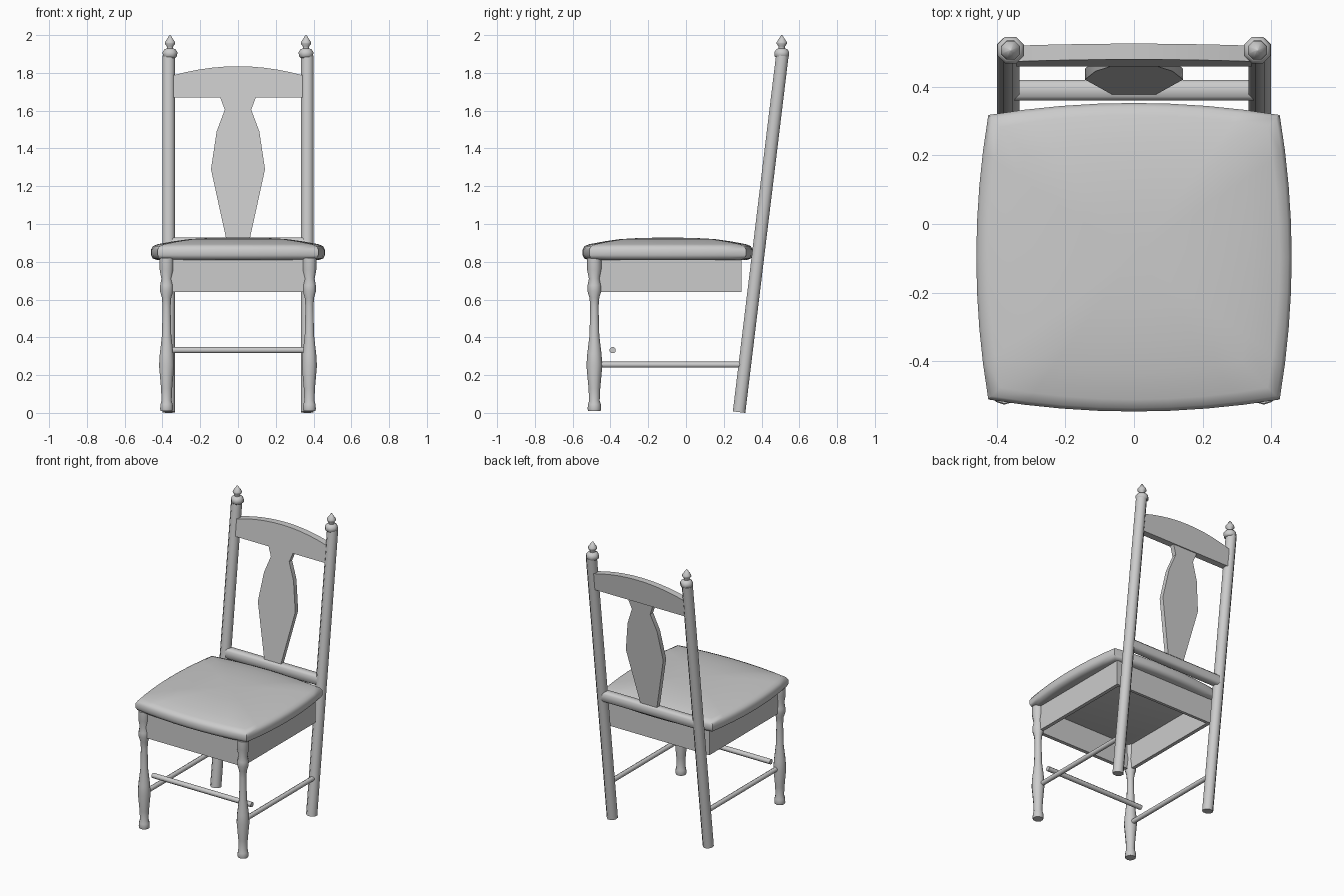
import bpy, bmesh, math
from mathutils import Vector

if "Cube" in bpy.data.objects:
    bpy.data.objects.remove(bpy.data.objects["Cube"])

wood = bpy.data.materials.new("pale_grey")
wood.diffuse_color = (0.6, 0.6, 0.6, 1)
wood.use_nodes = True
wood.node_tree.nodes["Principled BSDF"].inputs["Base Color"].default_value = wood.diffuse_color

def lean(z):
    # depth of the sloping back at a given height
    return 0.281 + 0.121 * z

def finish(name, bm, angle=50):
    bmesh.ops.recalc_face_normals(bm, faces=bm.faces)
    me = bpy.data.meshes.new(name)
    bm.to_mesh(me)
    bm.free()
    me.materials.append(wood)
    ob = bpy.data.objects.new(name, me)
    bpy.context.collection.objects.link(ob)
    bpy.ops.object.select_all(action='DESELECT')
    ob.select_set(True)
    bpy.context.view_layer.objects.active = ob
    bpy.ops.object.shade_smooth_by_angle(angle=math.radians(angle))
    return ob

def skin(bm, rings):
    # join closed rings of equal length and cap both ends
    rings = [[bm.verts.new(p) for p in r] for r in rings]
    n = len(rings[0])
    for a, b in zip(rings, rings[1:]):
        for i in range(n):
            j = (i + 1) % n
            bm.faces.new((a[i], a[j], b[j], b[i]))
    bm.faces.new(rings[0])
    bm.faces.new(rings[-1])

def turned(name, start, end, profile, sides=8, angle=60):
    # turned part: profile is (distance along axis, radius)
    start, end = Vector(start), Vector(end)
    axis = (end - start).normalized()
    side = axis.cross((0, 1, 0)).normalized()
    up = side.cross(axis)
    bm = bmesh.new()
    skin(bm, [[start + axis * d + r * (math.cos(t) * side + math.sin(t) * up)
               for t in (2 * math.pi * (i + 0.5) / sides for i in range(sides))]
              for d, r in profile])
    return finish(name, bm, angle)

def rod(name, start, end, r, sides=8):
    length = (Vector(end) - Vector(start)).length
    if abs(start[0] - end[0]) > 0.1 or abs(start[2] - end[2]) > 0.1:
        return turned(name, start, end, [(0, r), (length, r)], sides)
    # rods running front to back
    bm = bmesh.new()
    skin(bm, [[(start[0] + r * math.cos(k * math.tau / sides), y,
                start[2] + r * math.sin(k * math.tau / sides)) for k in range(sides)]
              for y in (start[1], end[1])])
    return finish(name, bm, 60)

def leaning_panel(name, outline, half):
    # flat x-z outline given thickness and sloped with the back
    bm = bmesh.new()
    skin(bm, [[(x, lean(z) + s * half, z) for x, z in outline] for s in (-1, 1)])
    return finish(name, bm, 35)

def board(name, lo, hi):
    bm = bmesh.new()
    skin(bm, [[(lo[0], lo[1], z), (hi[0], lo[1], z), (hi[0], hi[1], z), (lo[0], hi[1], z)]
              for z in (lo[2], hi[2])])
    return finish(name, bm, 30)

# cushioned seat: bowed square rings stacked from underside to crown
def seat_ring(scale, inset, z, n=8):
    pts = []
    for k in range(4):
        for i in range(n):
            t = -1 + 2 * i / n
            bow = 1 - t * t
            u, v = [(t, -1), (1, t), (-t, 1), (-1, -t)][k]
            x = u * (0.425 - inset) + (u * 0.035 * bow if k % 2 else 0)
            y = v * (0.415 - inset) + (0 if k % 2 else v * 0.035 * bow)
            pts.append((x * scale, y * scale - 0.097, z))
    return pts

bm = bmesh.new()
skin(bm, [seat_ring(s, i, z) for s, i, z in [
    (1, 0.03, 0.81), (1, 0.008, 0.818), (1, 0, 0.835), (1, 0, 0.865), (1, 0.01, 0.883),
    (1, 0.035, 0.893), (0.8, 0.03, 0.908), (0.6, 0.03, 0.92), (0.35, 0.03, 0.926),
    (0.1, 0.03, 0.928)]])
finish("seat", bm, 50)

# apron boards under the seat
board("front_apron", (-0.375, -0.5, 0.64), (0.375, -0.475, 0.812))
board("rear_apron", (-0.385, 0.275, 0.64), (0.385, 0.295, 0.812))

LEG = [(0, 0.033), (0.01, 0.036), (0.035, 0.034), (0.055, 0.028), (0.12, 0.031),
       (0.24, 0.042), (0.3, 0.038), (0.4, 0.026), (0.55, 0.022), (0.6, 0.026),
       (0.635, 0.037), (0.665, 0.036), (0.7, 0.029), (0.75, 0.039), (0.81, 0.039)]
FINIAL = [(0, 0.03), (0.008, 0.041), (0.03, 0.042), (0.045, 0.032), (0.05, 0.018),
          (0.06, 0.018), (0.075, 0.03), (0.083, 0.029), (0.12, 0.003)]

for s, tag in ((-1, "left"), (1, "right")):
    xs = sorted((s * 0.36, s * 0.385))
    board(tag + "_apron", (xs[0], -0.475, 0.64), (xs[1], 0.275, 0.812))
    turned(tag + "_front_leg", (s * 0.378, -0.485, 0.01), (s * 0.378, -0.485, 1), LEG, 10)
    # sloping rear leg and back post in one piece
    rod(tag + "_back_post", (s * 0.367, lean(0), 0.004), (s * 0.367, lean(1.89), 1.89), 0.036)
    turned(tag + "_finial", (s * 0.36, 0.507, 1.88), (s * 0.36, 0.507, 2), FINIAL)
    rod(tag + "_stretcher", (s * 0.372, -0.485, 0.255), (s * 0.372, 0.31, 0.255), 0.016)

# loose front stretcher
rod("front_stretcher", (-0.38, -0.388, 0.332), (0.38, -0.388, 0.332), 0.017)

# arched top rail
arch = [(0.35 - 0.07 * i, 1.785 + 0.05 * (1 - (1 - i / 5) ** 2)) for i in range(11)]
leaning_panel("top_rail", [(-0.35, 1.67), (0.35, 1.67)] + arch, 0.023)

# vase-shaped splat
half = [(0.06, 0.91), (0.143, 1.29), (0.113, 1.49), (0.07, 1.605), (0.098, 1.68)]
leaning_panel("back_splat", half + [(-x, z) for x, z in reversed(half)], 0.016)

# lower back rail with rounded edges
section = [(0.018, -0.035), (0.03, -0.022), (0.03, 0.022), (0.018, 0.035),
           (-0.018, 0.035), (-0.03, 0.022), (-0.03, -0.022), (-0.018, -0.035)]
bm = bmesh.new()
skin(bm, [[(x, 0.39 + y, 0.893 + z) for y, z in section] for x in (-0.36, 0.36)])
finish("lower_back_rail", bm, 60)
